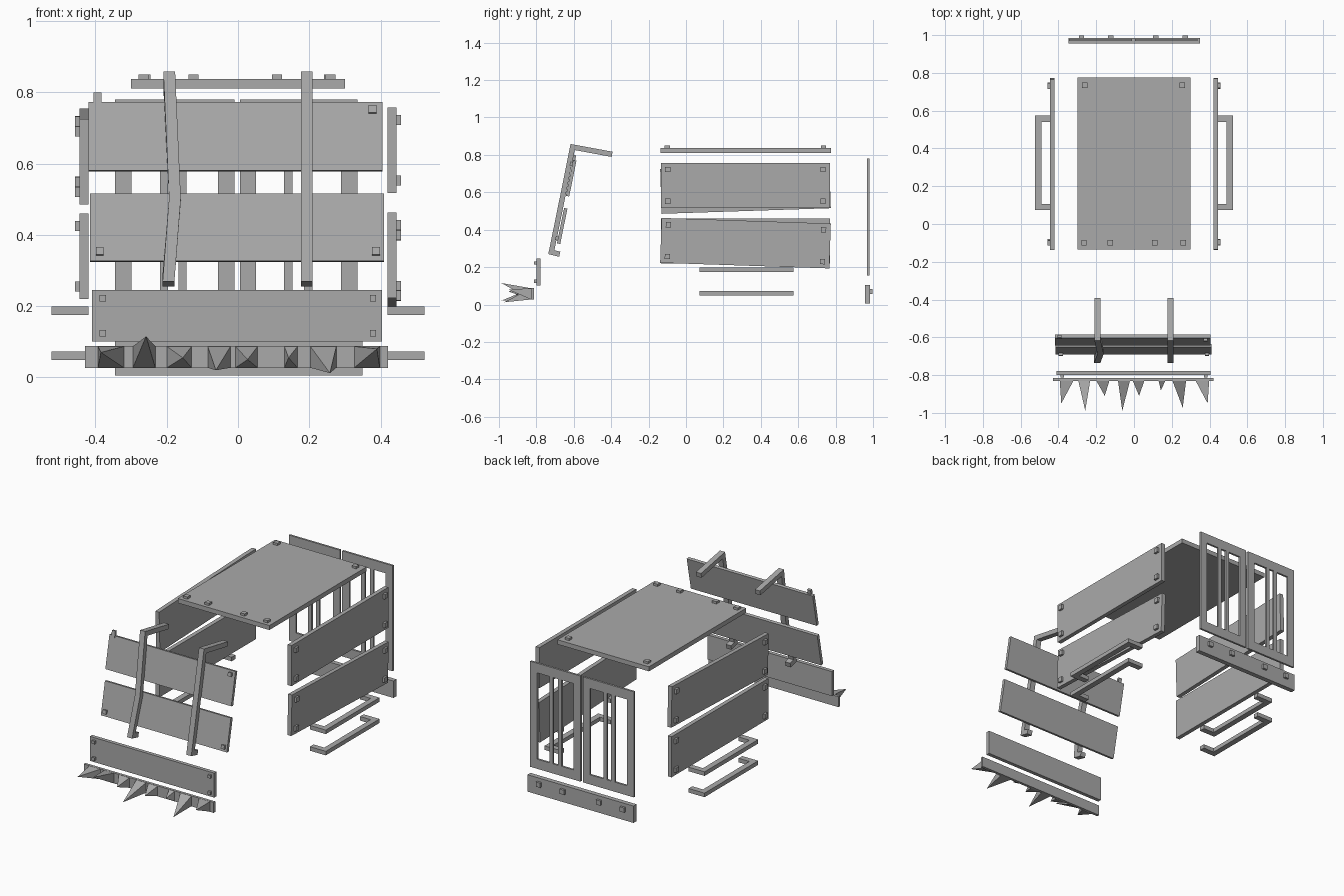
import bpy, bmesh
from mathutils import Matrix, Vector

cube = bpy.data.objects.get("Cube")
if cube:
    bpy.data.objects.remove(cube, do_unlink=True)

# One plain metal colour
metal = bpy.data.materials.new("grey_metal")
metal.use_nodes = True
GREY = (0.4, 0.4, 0.4, 1)
metal.diffuse_color = GREY
metal.node_tree.nodes["Principled BSDF"].inputs["Base Color"].default_value = GREY
metal.node_tree.nodes["Principled BSDF"].inputs["Roughness"].default_value = 0.8


def finish(name, bm):
    bmesh.ops.recalc_face_normals(bm, faces=bm.faces[:])
    mesh = bpy.data.meshes.new(name)
    bm.to_mesh(mesh)
    bm.free()
    mesh.materials.append(metal)
    obj = bpy.data.objects.new(name, mesh)
    bpy.context.collection.objects.link(obj)
    return obj


def add_box(bm, centre, size, frame=Matrix()):
    m = frame @ Matrix.Translation(centre) @ Matrix.Diagonal((*size, 1))
    bmesh.ops.create_cube(bm, size=1, matrix=m)


def slab(name, centre, size, tilt=0, bolts=(), axis=0, side=1, bolt=0.028):
    """Plate turned about x, with square bolts at local positions on one face."""
    bm = bmesh.new()
    frame = Matrix.Translation(centre) @ Matrix.Rotation(tilt, 4, 'X')
    add_box(bm, (0, 0, 0), size, frame)
    depth = 0.013
    for uv in bolts:
        pos = list(uv)
        pos.insert(axis, side * (size[axis] + depth) / 2)
        dims = [bolt] * 3
        dims[axis] = depth
        add_box(bm, pos, dims, frame)
    return finish(name, bm)


def sweep(name, path, axis, width, thick):
    """Mitred rectangular bar along a path lying roughly square to the axis."""
    bm = bmesh.new()
    axis = Vector(axis)
    pts = [Vector(p) for p in path]
    flat = [p - axis * p.dot(axis) for p in pts]
    normals = [(b - a).normalized().cross(axis) for a, b in zip(flat, flat[1:])]
    rings = []
    for i, p in enumerate(pts):
        a, b = normals[max(i - 1, 0)], normals[min(i, len(normals) - 1)]
        n = (a + b) / (1 + a.dot(b)) * thick / 2
        w = axis * width / 2
        rings.append([bm.verts.new(p + o) for o in (n + w, n - w, -n - w, -n + w)])
    for r, s in zip(rings, rings[1:]):
        for k in range(4):
            j = (k + 1) % 4
            bm.faces.new((r[k], r[j], s[j], s[k]))
    bm.faces.new(rings[0])
    bm.faces.new(rings[-1])
    return finish(name, bm)


# Roof plate
slab("roof_plate", (0, 0.32, 0.824), (0.6, 0.91, 0.027),
     bolts=[(-0.26, 0.415), (0.255, 0.415), (-0.265, -0.42), (-0.125, -0.42),
            (0.11, -0.42), (0.26, -0.42)], axis=2)

# Side armour plates, some hanging crooked
corners = [(y, z) for y in (-0.415, 0.415) for z in (-0.085, 0.085)]
for label, side, z, tilt in (("left_upper", 1, 0.637, 0),
                             ("left_lower", 1, 0.328, -0.033),
                             ("right_upper", -1, 0.62, 0.033),
                             ("right_lower", -1, 0.34, 0)):
    slab(label + "_side_plate", (side * 0.4325, 0.318, z), (0.025, 0.905, 0.24),
         tilt, corners, axis=0, side=side)

# Side step rails
for label, side in (("left", 1), ("right", -1)):
    for level, z in (("upper", 0.187), ("lower", 0.061)):
        path = [(side * x, y, z) for x, y in
                ((0.42, 0.09), (0.507, 0.09), (0.507, 0.558), (0.42, 0.558))]
        sweep(f"{label}_{level}_step_rail", path, (0, 0, 1), 0.024, 0.034)

# Barred rear doors
for label, x0, x1, bars in (("left", 0.005, 0.335, (0.141, 0.197)),
                            ("right", -0.345, -0.01, (-0.156, -0.208))):
    bm = bmesh.new()
    for x in (x0 + 0.023, x1 - 0.023):
        add_box(bm, (x, 0.974, 0.467), (0.046, 0.012, 0.625))
    mid, span = (x0 + x1) / 2, x1 - x0 - 0.092
    for z in (0.183, 0.751):
        add_box(bm, (mid, 0.974, z), (span, 0.012, 0.057))
    for x in bars:
        add_box(bm, (x, 0.974, 0.467), (0.023, 0.012, 0.512))
    finish(label + "_rear_door", bm)

# Bumpers
slab("rear_bumper", (0.002, 0.97, 0.055), (0.695, 0.028, 0.1),
     bolts=[(x, 0.015) for x in (-0.28, -0.125, 0.113, 0.27)], axis=1)
slab("front_bumper", (-0.003, -0.789, 0.173), (0.815, 0.022, 0.145),
     bolts=[(x, z) for x in (-0.377, 0.382) for z in (-0.049, 0.049)],
     axis=1, side=-1, bolt=0.018)

# Spiked ram: base start, base end, then tip
bm = bmesh.new()
add_box(bm, (-0.004, -0.822, 0.057), (0.85, 0.016, 0.062))
for x0, x1, tip in ((-0.393, -0.32, (-0.385, -0.95, 0.07)),
                    (-0.295, -0.232, (-0.258, -0.988, 0.115)),
                    (-0.2, -0.13, (-0.155, -0.91, 0.055)),
                    (-0.085, -0.021, (-0.062, -0.988, 0.02)),
                    (-0.007, 0.055, (0.027, -0.91, 0.05)),
                    (0.13, 0.167, (0.142, -0.88, 0.055)),
                    (0.203, 0.276, (0.258, -0.972, 0.012)),
                    (0.326, 0.398, (0.39, -0.95, 0.08))):
    base = [bm.verts.new((x, -0.829, z)) for x, z in
            ((x0, 0.027), (x1, 0.027), (x1, 0.087), (x0, 0.087))]
    top = bm.verts.new(tip)
    bm.faces.new(base)
    for k in range(4):
        bm.faces.new((base[k], base[(k + 1) % 4], top))
finish("spiked_ram", bm)

# Leaning windscreen plates, one bolt knocked loose
slab("upper_windscreen_plate", (-0.007, -0.614, 0.675), (0.825, 0.018, 0.195), -0.2,
     [(0.385, 0.076)], axis=1, side=-1, bolt=0.022)
slab("lower_windscreen_plate", (-0.003, -0.662, 0.42), (0.825, 0.018, 0.193), -0.2,
     [(-0.385, -0.07), (0.39, -0.07)], axis=1, side=-1, bolt=0.022)
slab("loose_bolt", (-0.394, -0.598, 0.778), (0.022, 0.014, 0.042), -0.2)

# Hooked bars holding the windscreen plates, the right one bent
hook = ((-0.675, 0.269), (-0.72, 0.28), (-0.675, 0.5), (-0.606, 0.842), (-0.395, 0.803))
for label, xs in (("left", (0.193,) * 5),
                  ("right", (-0.195, -0.195, -0.177, -0.193, -0.193))):
    sweep(label + "_windscreen_bar", [(x, y, z) for x, (y, z) in zip(xs, hook)],
          (1, 0, 0), 0.033, 0.028)
